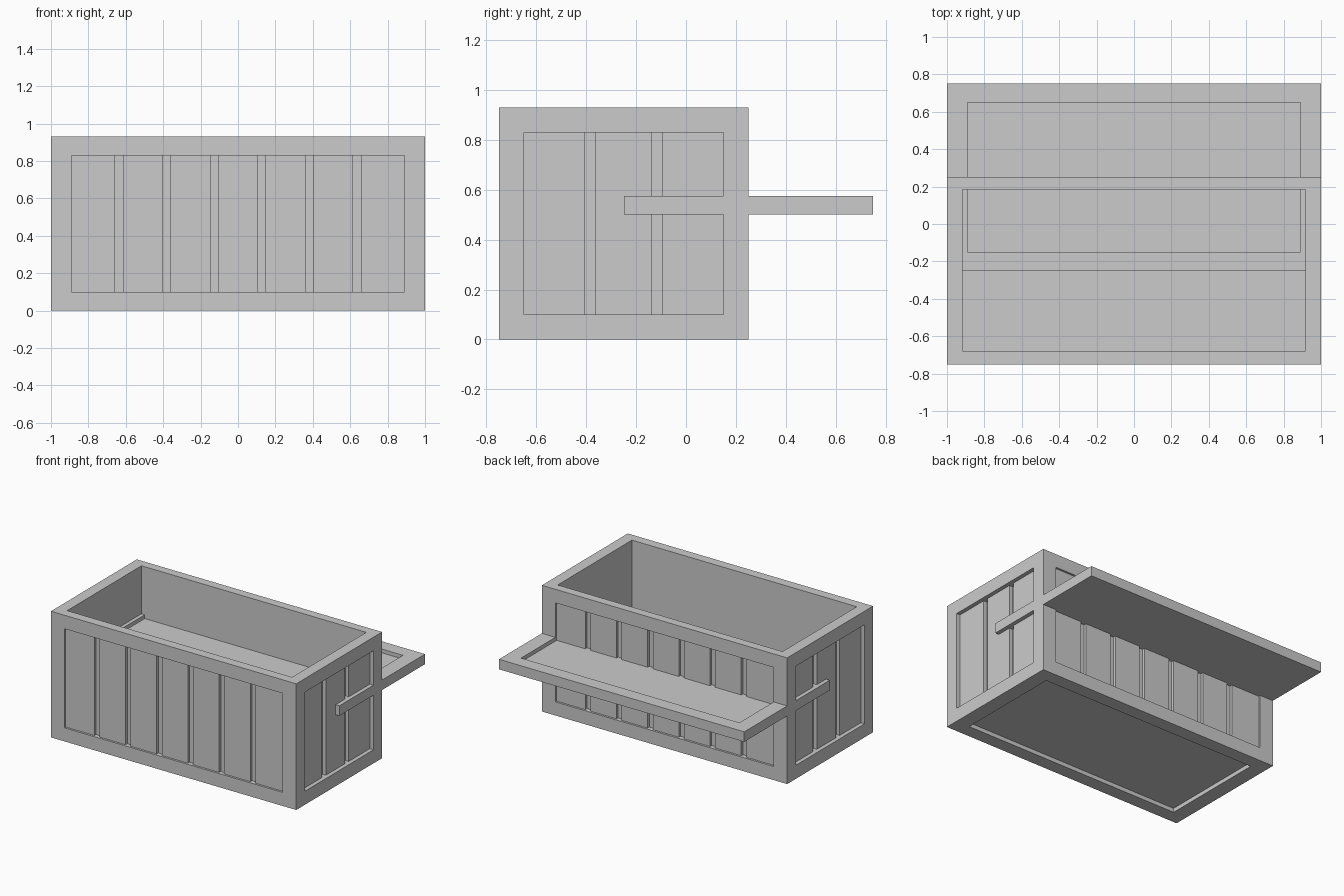
import bpy, bmesh
from math import pi
from mathutils import Matrix, Vector

if "Cube" in bpy.data.objects:
    bpy.data.objects.remove(bpy.data.objects["Cube"])


def prism(name, profile, z0, z1, matrix=Matrix()):
    """Extrude an XY outline from z0 to z1 and place it with a matrix."""
    bm = bmesh.new()
    face = bm.faces.new([bm.verts.new((x, y, z0)) for x, y in profile])
    ext = bmesh.ops.extrude_face_region(bm, geom=[face])["geom"]
    top = [v for v in ext if isinstance(v, bmesh.types.BMVert)]
    bmesh.ops.translate(bm, verts=top, vec=(0, 0, z1 - z0))
    bmesh.ops.transform(bm, matrix=matrix, verts=bm.verts)
    bmesh.ops.recalc_face_normals(bm, faces=bm.faces)
    mesh = bpy.data.meshes.new(name)
    bm.to_mesh(mesh)
    bm.free()
    obj = bpy.data.objects.new(name, mesh)
    bpy.context.collection.objects.link(obj)
    return obj


def box(name, x, y, z):
    return prism(name, [(x[0], y[0]), (x[1], y[0]), (x[1], y[1]), (x[0], y[1])], *z)


def carve(obj, cutter):
    """Subtract the cutter, then discard it."""
    cutter.hide_render = True
    mod = obj.modifiers.new("carve", "BOOLEAN")
    mod.operation = "DIFFERENCE"
    mod.solver = "EXACT"
    mod.object = cutter
    bpy.context.view_layer.objects.active = obj
    bpy.ops.object.modifier_apply(modifier=mod.name)
    bpy.data.objects.remove(cutter, do_unlink=True)


def plank_cutter(half, planks, recess, groove, place):
    """Recessed panel with deeper gaps between planks; local +y points inward."""
    pts = [(half, -0.1), (-half, -0.1), (-half, recess)]
    for i in range(1, planks):
        c = -half + 2 * half * i / planks
        pts += [(c - 0.021, recess), (c - 0.021, groove),
                (c + 0.021, groove), (c + 0.021, recess)]
    pts.append((half, recess))
    return prism("plank_cutter", pts, 0.10, 0.83, place)


# Crate body with open top
body = box("crate_body", (-1, 1), (-0.75, 0.25), (0, 0.93))
carve(body, box("cavity", (-0.917, 0.917), (-0.68, 0.185), (0.08, 1.2)))
carve(body, box("base_recess", (-0.89, 0.89), (-0.65, 0.15), (-0.1, 0.03)))

# Planked panels on the four sides
for turn in range(4):
    long_side = turn % 2 == 0
    rot = Matrix.Rotation(turn * pi / 2, 4, "Z")
    reach = 0.5 if long_side else 1.0
    place = (Matrix.Translation((0, -0.25, 0)) @ rot
             @ Matrix.Translation((0, -reach, 0)))
    if long_side:
        cutter = plank_cutter(0.89, 7, 0.015, 0.035, place)
    else:
        cutter = plank_cutter(0.40, 3, 0.03, 0.057, place)
    carve(body, cutter)

# Lid lying halfway through the crate, with a sunken top panel
lid = box("crate_lid", (-1, 1), (-0.248, 0.75), (0.502, 0.576))
carve(lid, box("lid_recess", (-0.89, 0.89), (-0.15, 0.65), (0.548, 0.8)))
